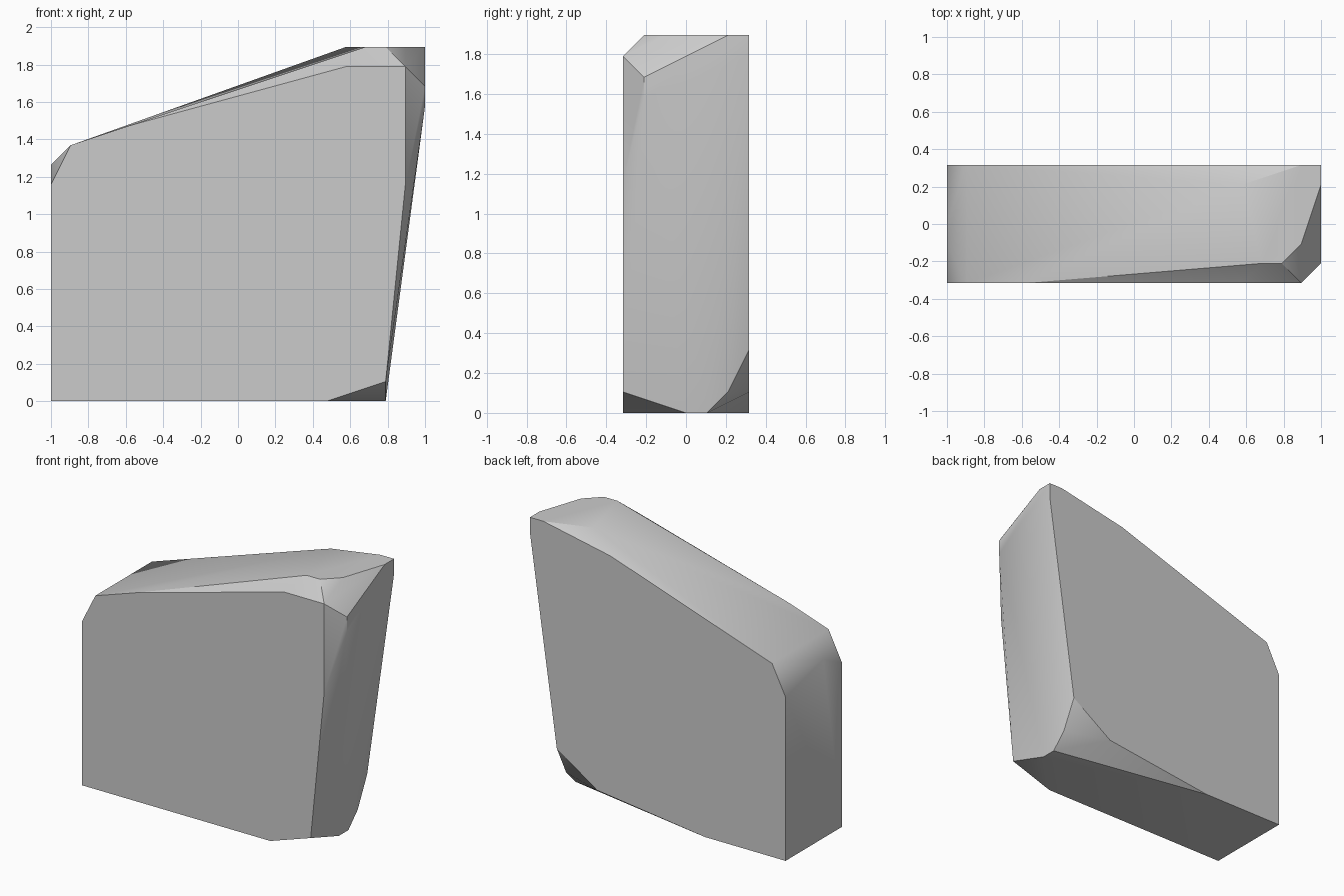
import bpy
import bmesh
import math

default_cube = bpy.data.objects.get("Cube")
if default_cube:
    bpy.data.objects.remove(default_cube, do_unlink=True)

# The block is laid out on a regular grid, nineteen cells wide
CELL = 2 / 19
HALF_WIDTH, HALF_DEPTH = 9.5, 3

# Corner points as (across, up) in cells, grouped by depth slice, front to back
front_face = [(0, 0), (14, 0), (17, 1), (18, 11), (18, 17), (15, 17),
              (4, 14), (1, 13), (0, 11)]
front_bevel = [(19, 15), (19, 16), (17, 18), (16, 18)]
front_shoulder = [(18, 18), (0, 12)]
middle = [(17, 0), (0, 12)]
rear_shoulder = [(17, 0)]
rear_bevel = [(17, 1), (15, 18), (19, 18)]
back_face = [(0, 0), (6, 0), (14, 1), (17, 3), (19, 17), (19, 18), (18, 18),
             (13, 17), (1, 13), (0, 11)]
slices = [front_face, front_bevel, front_shoulder, middle,
          rear_shoulder, rear_bevel, back_face]


def make_material(name, colour):
    material = bpy.data.materials.new(name)
    material.use_nodes = True
    material.diffuse_color = colour
    shader = material.node_tree.nodes["Principled BSDF"]
    shader.inputs["Base Color"].default_value = colour
    return material


def build_hull(name, depth_slices, material):
    """Wrap all slice corners in one chamfered convex solid."""
    bm = bmesh.new()
    for depth, outline in enumerate(depth_slices):
        for across, up in outline:
            bm.verts.new(((across - HALF_WIDTH) * CELL,
                          (depth - HALF_DEPTH) * CELL,
                          up * CELL))
    bmesh.ops.convex_hull(bm, input=bm.verts[:])

    # Remove unused points and merge coplanar triangles into clean flat faces
    loose = [vert for vert in bm.verts if not vert.link_faces]
    bmesh.ops.delete(bm, geom=loose, context="VERTS")
    bmesh.ops.dissolve_limit(bm, angle_limit=math.radians(0.2),
                             verts=bm.verts[:], edges=bm.edges[:])
    bmesh.ops.recalc_face_normals(bm, faces=bm.faces[:])

    mesh = bpy.data.meshes.new(name)
    bm.to_mesh(mesh)
    bm.free()
    mesh.materials.append(material)
    block = bpy.data.objects.new(name, mesh)
    bpy.context.collection.objects.link(block)
    return block


# Chamfered stone block with soft bevels and crisp main edges
stone_grey = make_material("stone_grey", (0.6, 0.6, 0.6, 1))
block = build_hull("stone_block", slices, stone_grey)
bpy.ops.object.select_all(action="DESELECT")
block.select_set(True)
bpy.context.view_layer.objects.active = block
bpy.ops.object.shade_smooth_by_angle(angle=math.radians(30))
